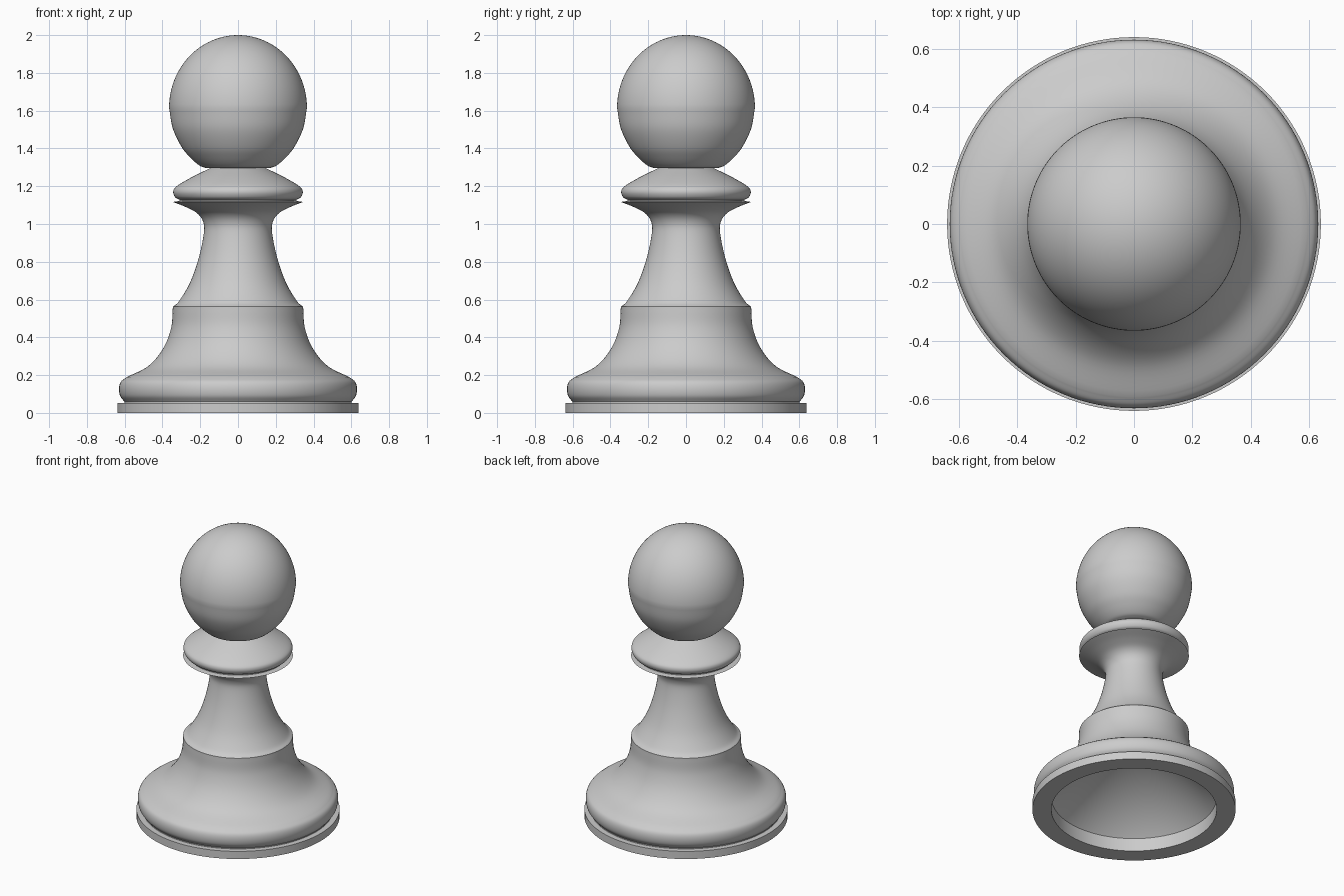
import bpy, bmesh, math
from mathutils import Vector

cube = bpy.data.objects.get("Cube")
if cube:
    bpy.data.objects.remove(cube, do_unlink=True)

SIDES = 128

# Single grey finish
grey = bpy.data.materials.new("plain_grey")
grey.use_nodes = True
colour = (0.6, 0.6, 0.6, 1)
grey.diffuse_color = colour
grey.node_tree.nodes["Principled BSDF"].inputs["Base Color"].default_value = colour


def curve(points, steps=6):
    """Smooth profile through (radius, height) points."""
    p = [Vector(q) for q in points]
    p = [2 * p[0] - p[1]] + p + [2 * p[-1] - p[-2]]
    out = []
    for a, b, c, d in zip(p, p[1:], p[2:], p[3:]):
        for i in range(steps):
            t = i / steps
            out.append(tuple(0.5 * (2 * b + (c - a) * t + (2 * a - 5 * b + 4 * c - d) * t**2
                                    + (3 * b - a - 3 * c + d) * t**3)))
    return out + [tuple(points[-1])]


def lathe(name, profile):
    """Spin a profile that starts and ends on the axis."""
    bm = bmesh.new()
    verts = [bm.verts.new((max(r, 0), 0, z)) for r, z in profile]
    edges = [bm.edges.new(pair) for pair in zip(verts, verts[1:])]
    bmesh.ops.spin(bm, geom=verts + edges, cent=(0, 0, 0), axis=(0, 0, 1),
                   angle=math.tau, steps=SIDES)
    bmesh.ops.remove_doubles(bm, verts=bm.verts[:], dist=1e-5)
    bmesh.ops.recalc_face_normals(bm, faces=bm.faces[:])
    mesh = bpy.data.meshes.new(name)
    bm.to_mesh(mesh)
    bm.free()
    mesh.materials.append(grey)
    obj = bpy.data.objects.new(name, mesh)
    bpy.context.collection.objects.link(obj)
    bpy.ops.object.select_all(action="DESELECT")
    obj.select_set(True)
    bpy.context.view_layer.objects.active = obj
    bpy.ops.object.shade_smooth_by_angle(angle=math.radians(30))


# Hollow body: conical cavity, flat rim, rounded foot, flared shoulder,
# then a waisted stem ending in a thin flared lip
cavity = [(0, 0.58), (0.52, 0.09), (0.52, 0)]
rim = [(0.639, 0), (0.639, 0.053), (0.602, 0.053)]
foot = curve([(0.602, 0.06), (0.624, 0.09), (0.63, 0.13), (0.62, 0.165), (0.59, 0.189)])
shoulder = curve([(0.59, 0.189), (0.475, 0.248), (0.397, 0.34), (0.354, 0.45), (0.345, 0.56)])
stem = curve([(0.345, 0.562), (0.312, 0.592), (0.254, 0.69), (0.208, 0.82), (0.181, 0.95),
              (0.184, 1.01), (0.214, 1.055), (0.272, 1.088), (0.345, 1.117)])
lathe("body", cavity + rim + foot + shoulder[1:] + stem + [(0.31, 1.122), (0, 1.122)])

# Collar with a rounded edge and sloping top
edge = curve([(0.31, 1.128), (0.333, 1.142), (0.343, 1.172), (0.325, 1.2), (0.25, 1.245), (0.145, 1.297)])
lathe("collar", [(0, 1.122), (0.31, 1.122)] + edge + [(0, 1.297)])

# Round head, rounded in to a flat underside
lower = curve([(0.172, 1.297), (0.205, 1.31), (0.253, 1.352), (0.3, 1.41), (0.345, 1.505), (0.365, 1.615)])
angles = [math.pi / 2 * i / 32 for i in range(1, 33)]
upper = [(0.365 * math.cos(a), 1.615 + 0.385 * math.sin(a)) for a in angles]
lathe("head", [(0, 1.297)] + lower + upper)
